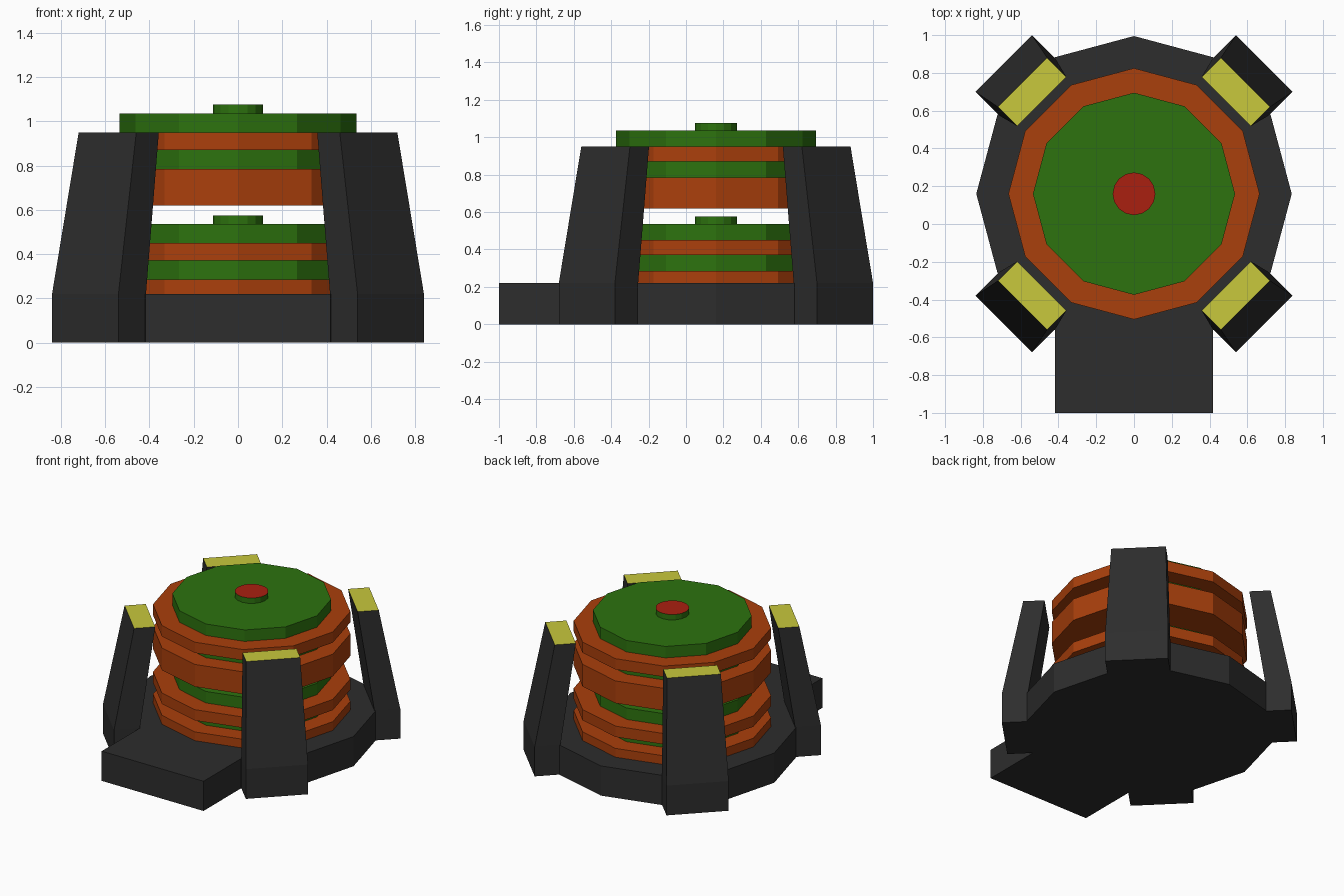
import bpy, bmesh, math
from mathutils import Vector

if "Cube" in bpy.data.objects:
    bpy.data.objects.remove(bpy.data.objects["Cube"])

CY = 0.16  # centre of the round body along y


def material(name, rgb):
    m = bpy.data.materials.new(name)
    m.diffuse_color = (*rgb, 1)
    m.use_nodes = True
    m.node_tree.nodes["Principled BSDF"].inputs["Base Color"].default_value = m.diffuse_color
    return m


black = material("charcoal", (0.026, 0.026, 0.026))
orange = material("rust_orange", (0.40, 0.05, 0.0035))
green = material("green", (0.026, 0.17, 0.0045))
yellow = material("yellow", (0.58, 0.58, 0.045))
red = material("red", (0.40, 0.014, 0.005))


def loft(name, rings, side, top=None):
    """Join rings of points from bottom to top, capped; the top face may have its own colour."""
    bm = bmesh.new()
    loops = [[bm.verts.new(p) for p in ring] for ring in rings]
    n = len(loops[0])
    for a, b in zip(loops, loops[1:]):
        for i in range(n):
            j = (i + 1) % n
            bm.faces.new((a[i], a[j], b[j], b[i]))
    bm.faces.new(loops[0][::-1])
    cap = bm.faces.new(loops[-1])
    cap.material_index = 1 if top else 0
    bmesh.ops.recalc_face_normals(bm, faces=bm.faces)
    mesh = bpy.data.meshes.new(name)
    bm.to_mesh(mesh)
    bm.free()
    mesh.materials.append(side)
    if top:
        mesh.materials.append(top)
    ob = bpy.data.objects.new(name, mesh)
    bpy.context.collection.objects.link(ob)
    return ob


def circle(r, sides, start=0, count=None):
    angles = [math.radians(start + 360 * i / sides) for i in range(count or sides)]
    return [(r * math.cos(a), CY + r * math.sin(a)) for a in angles]


def prism(name, outline, z0, z1, side, top=None):
    return loft(name, [[(x, y, z) for x, y in outline] for z in (z0, z1)], side, top)


# Base: twelve-sided plate with a square block running out to the front
R = 0.835
base = circle(R, 12, start=-60, count=11) + [(-R / 2, -1), (R / 2, -1)]
prism("base", base, 0, 0.22, black)

# Two stacks of alternating discs, each with a red-topped button
for label, bottom, z in (("lower", 0.22, 0.0), ("upper", 0.62, 0.5)):
    prism(label + "_bottom_disc", circle(0.665, 12), bottom, z + 0.285, orange)
    prism(label + "_spacer", circle(0.535, 12), z + 0.285, z + 0.37, green)
    prism(label + "_top_disc", circle(0.665, 12), z + 0.37, z + 0.45, orange)
    prism(label + "_cap", circle(0.535, 12), z + 0.45, z + 0.535, green)
    prism(label + "_button", circle(0.113, 16), z + 0.535, z + 0.575, green, red)

# Four leaning pillars on the diagonals: (inner radius, outer radius, half width, z)
sections = [(0.80, 0.976, 0.212, 0), (0.80, 0.976, 0.212, 0.22), (0.69, 0.834, 0.184, 0.95)]
for k in range(4):
    a = math.radians(45 + 90 * k)
    out = Vector((math.cos(a), math.sin(a), 0))
    across = Vector((-out.y, out.x, 0))
    rings = [[out * r + across * w + Vector((0, CY, z))
              for r, w in ((ri, -hw), (ro, -hw), (ro, hw), (ri, hw))]
             for ri, ro, hw, z in sections]
    loft(f"pillar_{k + 1}", rings, black, yellow)
